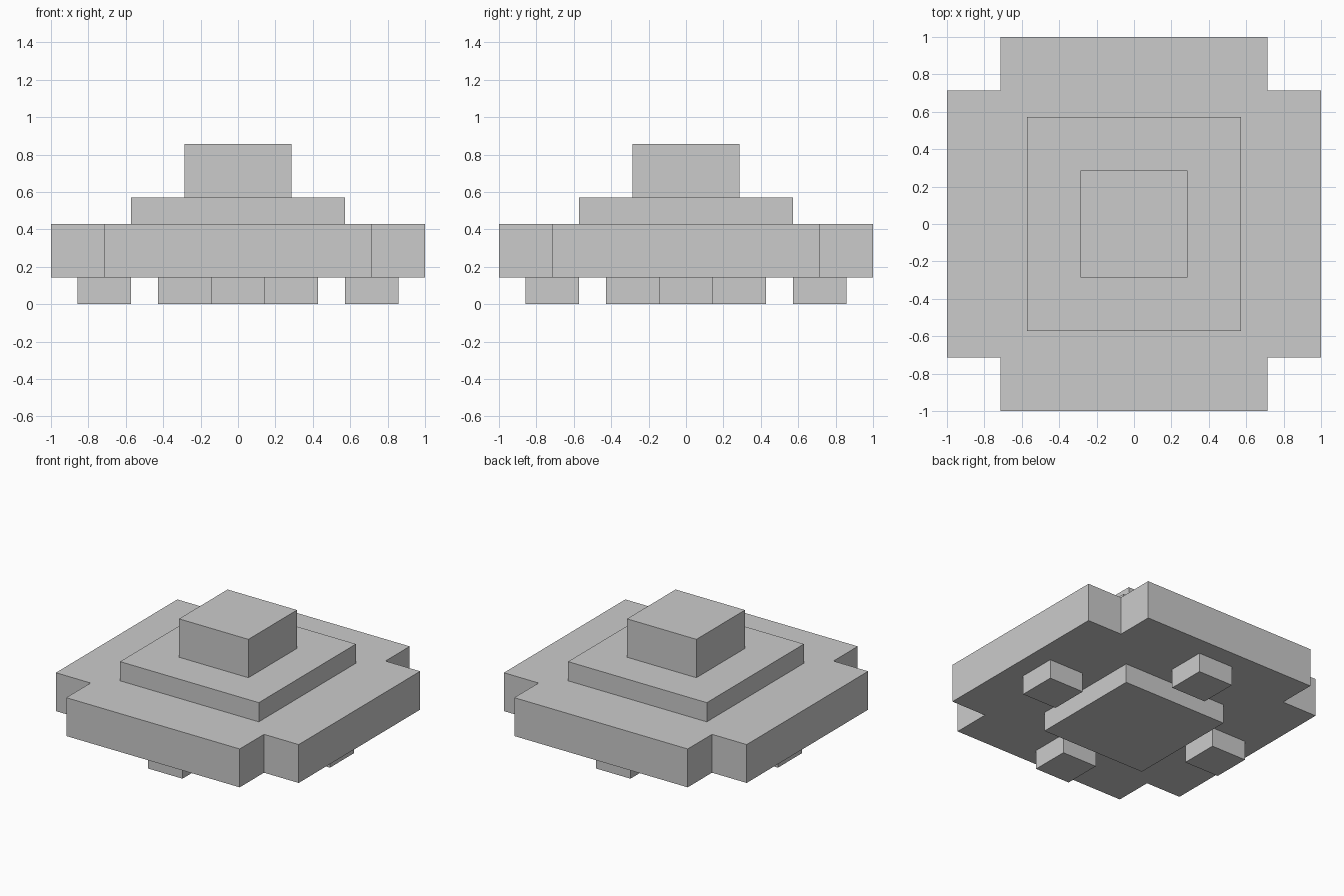
import bpy, bmesh

if "Cube" in bpy.data.objects:
    bpy.data.objects.remove(bpy.data.objects["Cube"])

U = 1 / 7  # the model sits on a grid of sevenths


def prism(name, outline, z0, z1):
    """Extrude a flat outline (grid units) from z0 up to z1."""
    bm = bmesh.new()
    base = bm.faces.new([bm.verts.new((x * U, y * U, z0 * U)) for x, y in outline])
    top = bmesh.ops.extrude_face_region(bm, geom=[base], use_keep_orig=True)["geom"]
    verts = [g for g in top if isinstance(g, bmesh.types.BMVert)]
    bmesh.ops.translate(bm, verts=verts, vec=(0, 0, (z1 - z0) * U))
    bmesh.ops.recalc_face_normals(bm, faces=bm.faces)
    mesh = bpy.data.meshes.new(name)
    bm.to_mesh(mesh)
    bm.free()
    obj = bpy.data.objects.new(name, mesh)
    bpy.context.collection.objects.link(obj)
    return obj


def square(half, cx=0, cy=0):
    return [(cx + sx * half, cy + sy * half)
            for sx, sy in ((-1, -1), (1, -1), (1, 1), (-1, 1))]


# Main plate: square with notched corners (one corner rotated four times)
plate_outline = []
corner = [(7, -5), (7, 5), (5, 5)]
for _ in range(4):
    plate_outline += corner[1:]
    corner = [(-y, x) for x, y in corner]
    plate_outline.append(corner[0])
prism("main_plate", plate_outline, 1, 3)

# Stepped top
prism("upper_step", square(4), 3, 4)
prism("top_block", square(2), 4, 6)

# Underside: central pad and a foot in the middle of each side
prism("bottom_pad", square(3), 0, 1)
for side, cx, cy in (("front", 0, -5), ("right", 5, 0), ("back", 0, 5), ("left", -5, 0)):
    prism(f"{side}_foot", square(1, cx, cy), 0, 1)
